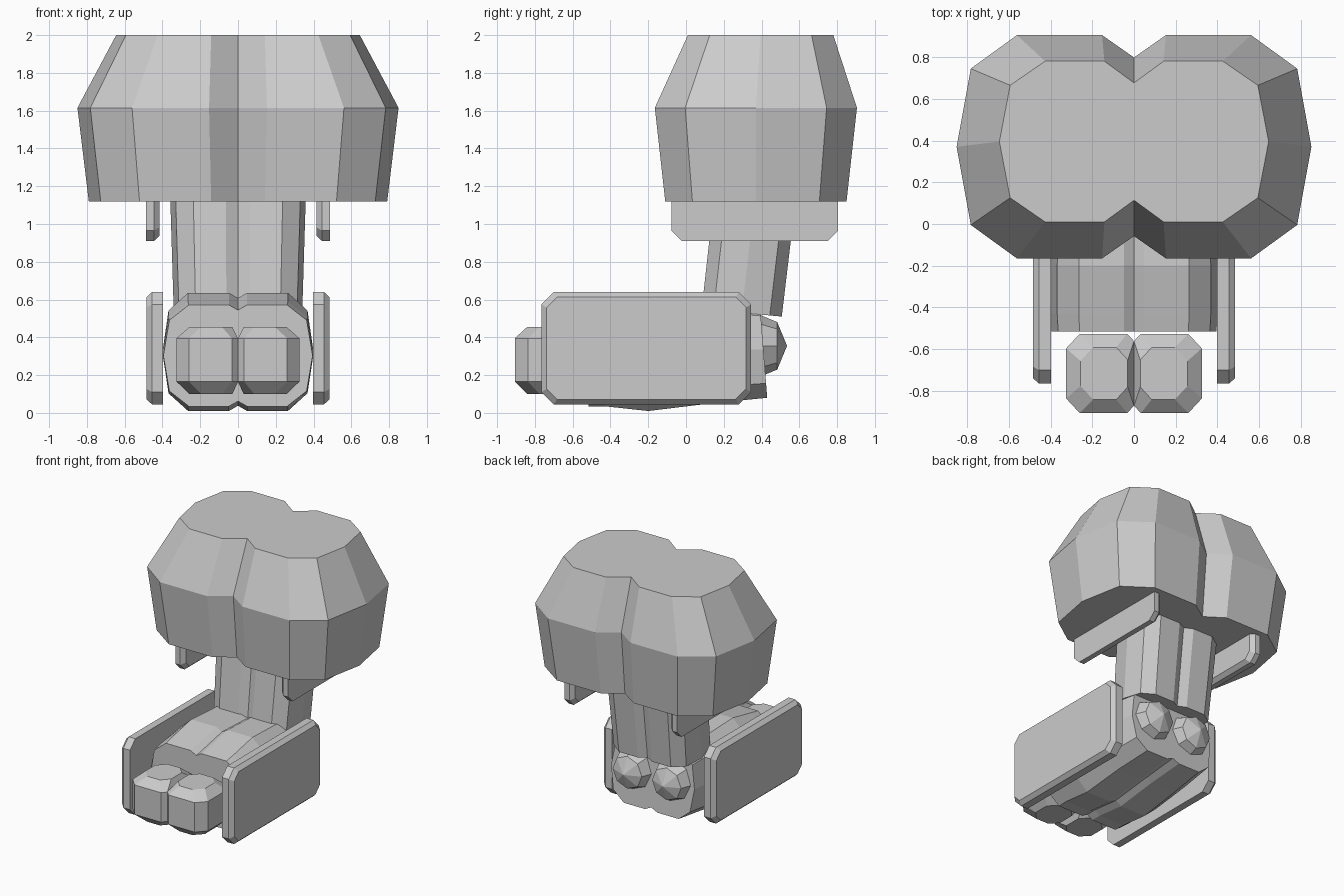
import bpy, bmesh, math
from mathutils import Vector

if "Cube" in bpy.data.objects:
    bpy.data.objects.remove(bpy.data.objects["Cube"])


def loft(name, rings, mirror=False):
    """Skin a list of equal-length point rings and cap both ends."""
    bm = bmesh.new()
    loops = [[bm.verts.new(p) for p in ring] for ring in rings]
    n = len(loops[0])
    for a, b in zip(loops, loops[1:]):
        for i in range(n):
            j = (i + 1) % n
            bm.faces.new((a[i], a[j], b[j], b[i]))
    bm.faces.new(loops[0])
    bm.faces.new(loops[-1])
    bmesh.ops.recalc_face_normals(bm, faces=bm.faces)
    return finish(name, bm, mirror)


def finish(name, bm, mirror):
    mesh = bpy.data.meshes.new(name)
    bm.to_mesh(mesh)
    bm.free()
    ob = bpy.data.objects.new(name, mesh)
    bpy.context.collection.objects.link(ob)
    if mirror:
        mod = ob.modifiers.new("mirror", 'MIRROR')
        mod.use_mirror_merge = False
    return ob


def twin_lobe(center, half_x, half_v, notch=0.8, flat=0.18):
    """Two joined faceted lobes with a notch at x = 0; half_v is the second axis."""
    quarter = [(flat, 1), (0.66, 1), (0.92, 0.7), (1, 0)]
    right = [(0, notch)] + quarter + [(u, -v) for u, v in quarter[-2::-1]] + [(0, -notch)]
    outline = right + [(-u, v) for u, v in right[-2:0:-1]]
    c, v_axis = Vector(center), Vector(half_v)
    return [c + Vector((u * half_x, 0, 0)) + v_axis * v for u, v in outline]


def plate_ring(x, y0, y1, z0, z1, c):
    return [(x, y0 + c, z0), (x, y1 - c, z0), (x, y1, z0 + c), (x, y1, z1 - c),
            (x, y1 - c, z1), (x, y0 + c, z1), (x, y0, z1 - c), (x, y0, z0 + c)]


# Big upper shell
loft("upper_shell", [
    twin_lobe((0, 0.37, 1.12), 0.79, (0, 0.48, 0)),
    twin_lobe((0, 0.37, 1.615), 0.85, (0, 0.535, 0)),
    twin_lobe((0, 0.395, 2.0), 0.645, (0, 0.385, 0), 0.73, 0.22)])

# Leaning column
loft("column", [
    twin_lobe((0, 0.295, 0.53), 0.34, (0, 0.212, -0.02), 0.85),
    twin_lobe((0, 0.37, 1.18), 0.36, (0, 0.217, 0), 0.85)])

# Foot body, lofted front to back
loft("foot_body", [
    twin_lobe((0, -0.515, 0.303), 0.395, (0, 0, 0.268), 0.9, 0.12),
    twin_lobe((0, -0.43, 0.312), 0.40, (0, 0, 0.277), 0.9, 0.12),
    twin_lobe((0, -0.20, 0.323), 0.40, (0, 0, 0.313), 0.91, 0.12),
    twin_lobe((0, 0.13, 0.335), 0.39, (0, 0, 0.285), 0.91, 0.12),
    twin_lobe((0, 0.41, 0.335), 0.36, (0, -0.02, 0.255), 0.9, 0.15)])

# Heel balls, pole facing backwards
bm = bmesh.new()
bmesh.ops.create_uvsphere(bm, u_segments=8, v_segments=4, radius=0.178)
for v in bm.verts:
    x, y, z = v.co
    v.co = (x + 0.17, 0.357 + z, 0.355 - y)
finish("heel_balls", bm, True)

# Toe blocks
edge = [(0, 0.155), (0.033, 0.19), (0.26, 0.19), (0.325, 0.12)]
inset = [(0.03, 0.065), (0.085, 0.125), (0.195, 0.125), (0.257, 0.06)]


def toe_ring(half, z):
    pts = half + [(x, -y) for x, y in half[::-1]]
    return [(x, y - 0.716, z) for x, y in pts]


loft("toes", [toe_ring(inset, 0.10), toe_ring(edge, 0.165),
              toe_ring(edge, 0.395), toe_ring(inset, 0.455)], True)

# Side plates beside the foot, bevelled outwards
loft("foot_side_plates", [
    plate_ring(0.397, -0.765, 0.345, 0.045, 0.64, 0.065),
    plate_ring(0.455, -0.765, 0.345, 0.045, 0.64, 0.065),
    plate_ring(0.485, -0.738, 0.318, 0.072, 0.613, 0.055)], True)

# Side plates under the shell, bevelled inwards
loft("shell_side_plates", [
    plate_ring(0.415, -0.05, 0.775, 0.937, 1.27, 0.045),
    plate_ring(0.445, -0.078, 0.805, 0.91, 1.30, 0.055),
    plate_ring(0.487, -0.078, 0.805, 0.91, 1.30, 0.055)], True)
